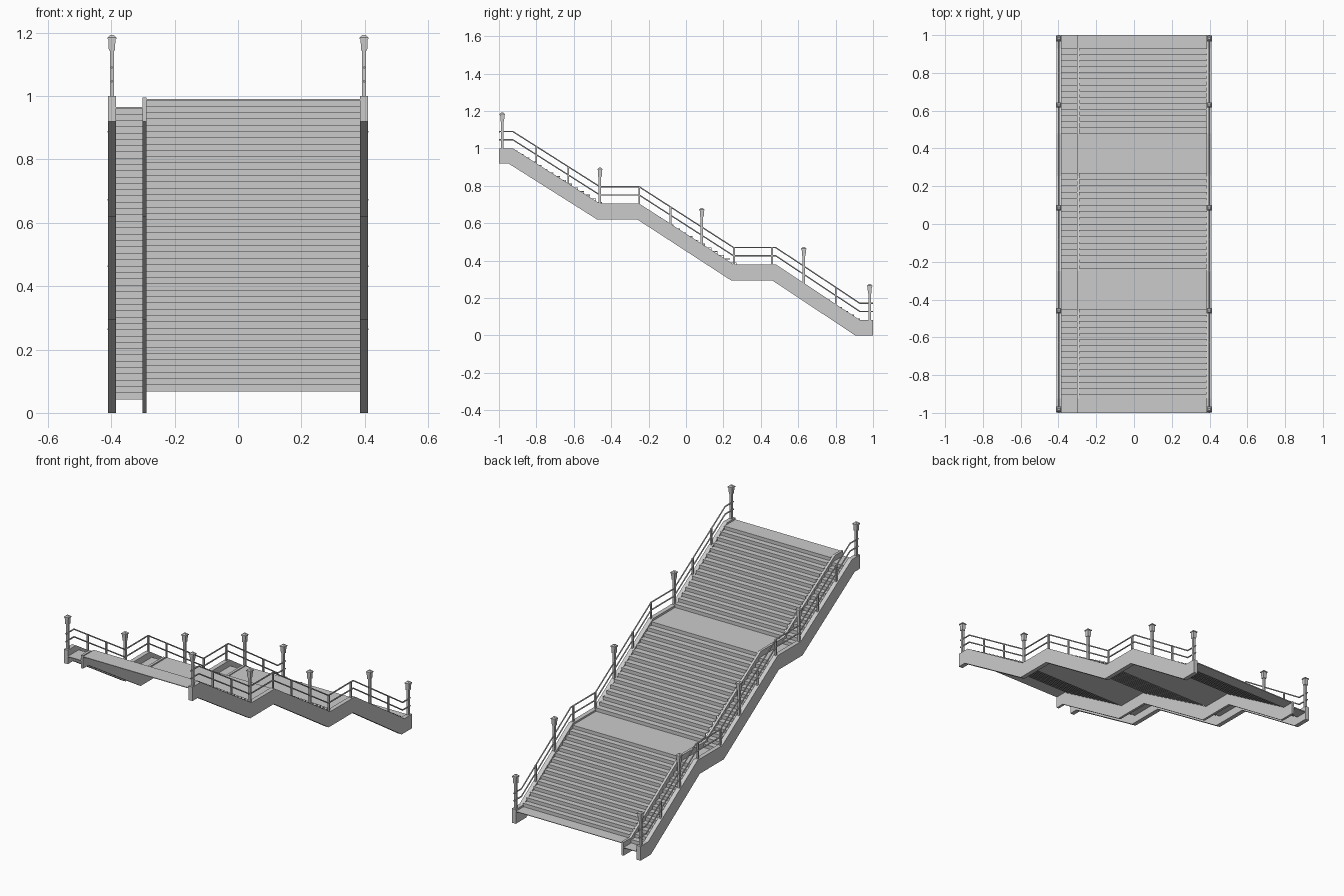
import bpy, bmesh, math

if "Cube" in bpy.data.objects:
    bpy.data.objects.remove(bpy.data.objects["Cube"])

# Stringer side profile, (y, z)
TOP = [(-1, 1), (-0.925, 1), (-0.46, 0.705), (-0.25, 0.705),
       (0.255, 0.38), (0.48, 0.38), (0.93, 0.082), (1, 0.082)]
BOTTOM = [(1, 0), (0.905, 0), (0.46, 0.295), (0.24, 0.295),
          (-0.26, 0.62), (-0.475, 0.62), (-0.95, 0.92), (-1, 0.92)]


def finish(name, bm):
    bmesh.ops.recalc_face_normals(bm, faces=bm.faces)
    me = bpy.data.meshes.new(name)
    bm.to_mesh(me)
    bm.free()
    ob = bpy.data.objects.new(name, me)
    bpy.context.collection.objects.link(ob)
    return ob


def strip(name, upper, lower, x0, x1):
    """Solid between two matching (y, z) polylines, spanning x0..x1."""
    bm = bmesh.new()
    rows = [[bm.verts.new((x, y, z)) for y, z in line]
            for x, line in ((x0, upper), (x1, upper), (x1, lower), (x0, lower))]
    n = len(upper)
    for a in range(4):
        p, q = rows[a], rows[(a + 1) % 4]
        for i in range(n - 1):
            bm.faces.new((p[i], p[i + 1], q[i + 1], q[i]))
    for i in (0, n - 1):
        bm.faces.new([r[i] for r in rows])
    return finish(name, bm)


def frustum(bm, x, y, z0, z1, w0, w1):
    """Square block, half widths w0 at the base and w1 at the top."""
    c = ((-1, -1), (1, -1), (1, 1), (-1, 1))
    lo = [bm.verts.new((x + a * w0, y + b * w0, z0)) for a, b in c]
    hi = [bm.verts.new((x + a * w1, y + b * w1, z1)) for a, b in c]
    bm.faces.new(lo[::-1])
    bm.faces.new(hi)
    for i in range(4):
        j = (i + 1) % 4
        bm.faces.new((lo[i], lo[j], hi[j], hi[i]))


def top_z(y):
    for (y0, z0), (y1, z1) in zip(TOP, TOP[1:]):
        if y0 <= y <= y1:
            return z0 + (z1 - z0) * (y - y0) / (y1 - y0)


def steps(drop):
    """Zigzag line of three flights with landings."""
    pts = [(-1, 0.99 - drop)]
    flights = [(-0.90, -0.45, 0.99, 0.693, 15), (-0.235, 0.27, 0.693, 0.37, 16),
               (0.48, 0.93, 0.37, 0.072, 15)]
    for y0, y1, z0, z1, n in flights:
        for i in range(n):
            y = y0 + (y1 - y0) * i / (n - 1)
            pts += [(y, z0 + (z1 - z0) * i / n - drop),
                    (y, z0 + (z1 - z0) * (i + 1) / n - drop)]
    return pts + [(1, 0.072 - drop)]


# Thin folded stair decks: wide flight and narrow lower side flight
for name, x0, x1, drop in (("main_steps", -0.29, 0.387, 0),
                           ("side_steps", -0.387, -0.30, 0.025)):
    line = steps(drop)
    under = [(max(y - 0.002, -1), z - 0.004) for y, z in line]
    strip(name, line, under, x0, x1)

# Divider between the flights
strip("divider_stringer", [(y, z - 0.005) for y, z in TOP], BOTTOM[::-1], -0.302, -0.288)

for side, label in ((-1, "left"), (1, "right")):
    # Outer stringers
    strip(label + "_stringer", TOP, BOTTOM[::-1], side * 0.385, side * 0.41)
    x = side * 0.398

    # Two handrails following the stringer
    for rail, h in (("upper", 0.09), ("lower", 0.046)):
        cu = bpy.data.curves.new(label + "_rail", 'CURVE')
        cu.dimensions = '3D'
        cu.bevel_depth = 0.004
        cu.bevel_resolution = 1
        cu.use_fill_caps = True
        sp = cu.splines.new('POLY')
        sp.points.add(len(TOP) - 1)
        for p, (y, z) in zip(sp.points, TOP):
            p.co = (x, y, z + h, 1)
        ob = bpy.data.objects.new(f"{label}_{rail}_handrail", cu)
        bpy.context.collection.objects.link(ob)

    # Plain railing posts
    bm = bmesh.new()
    for y in (-0.8, -0.63, -0.25, -0.083, 0.257, 0.46, 0.8):
        frustum(bm, x, y, top_z(y) - 0.01, top_z(y) + 0.092, 0.0045, 0.0045)
    finish(label + "_railing_posts", bm)

    # Lamp posts with lantern, cap and roof
    bm = bmesh.new()
    for y in (-0.982, -0.46, 0.085, 0.63, 0.982):
        z = top_z(y)
        frustum(bm, x, y, z - 0.01, z + 0.145, 0.0065, 0.0065)
        frustum(bm, x, y, z + 0.143, z + 0.18, 0.0095, 0.0115)
        frustum(bm, x, y, z + 0.18, z + 0.185, 0.0145, 0.0145)
        frustum(bm, x, y, z + 0.185, z + 0.192, 0.0125, 0.006)
    finish(label + "_lamp_posts", bm)
